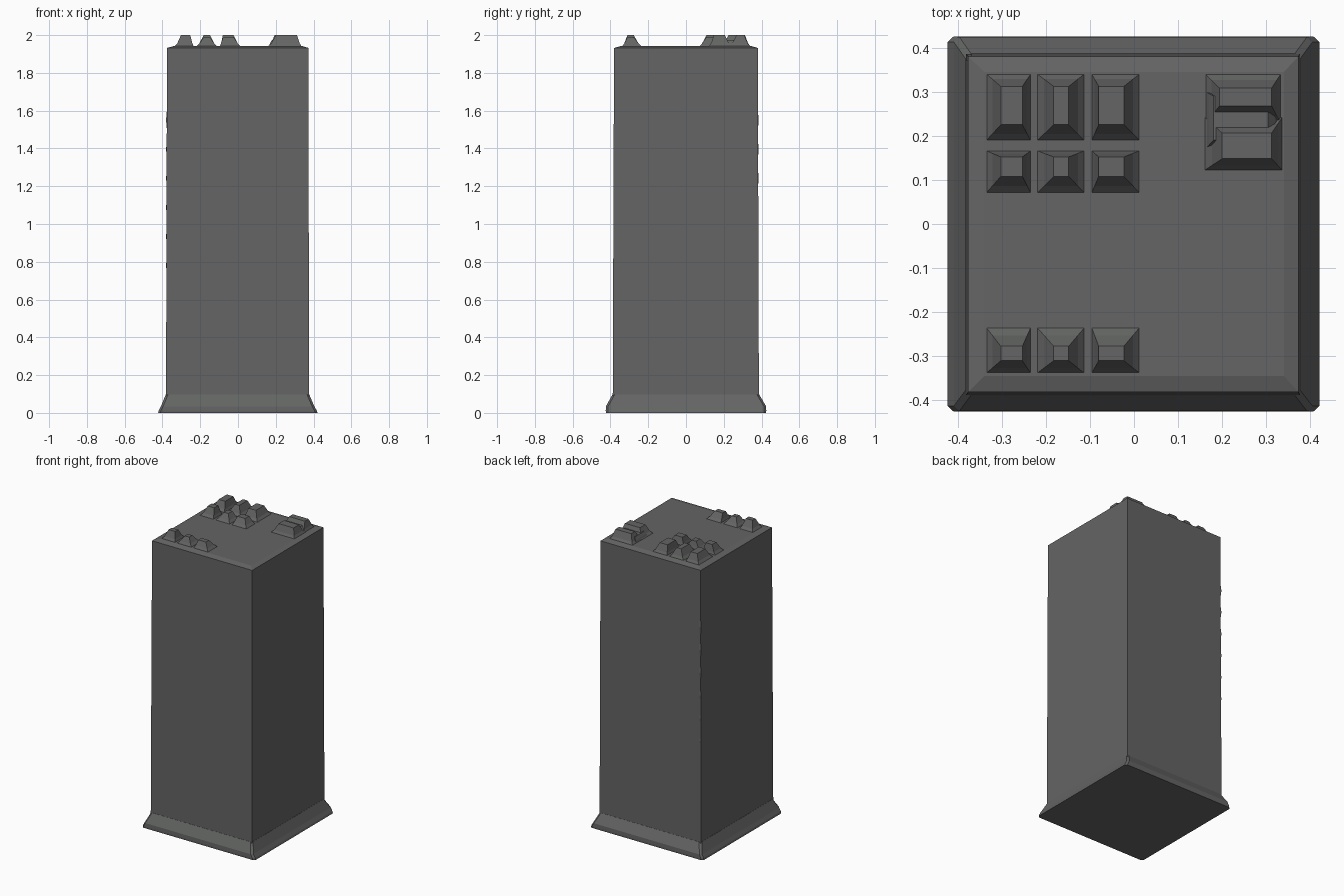
import bpy, bmesh

if "Cube" in bpy.data.objects:
    bpy.data.objects.remove(bpy.data.objects["Cube"])

# Dark stone grey
stone = bpy.data.materials.new("dark_grey")
stone.diffuse_color = (.125, .129, .125, 1)
stone.use_nodes = True
stone.node_tree.nodes["Principled BSDF"].inputs["Base Color"].default_value = stone.diffuse_color


def loft(name, rings, chamfer=0.0):
    """Stack of rectangular rings (x0, x1, y0, y1, z), optionally with cut corners."""
    bm = bmesh.new()
    loops = []
    for x0, x1, y0, y1, z in rings:
        c = chamfer
        if c:
            pts = [(x0 + c, y0), (x1 - c, y0), (x1, y0 + c), (x1, y1 - c),
                   (x1 - c, y1), (x0 + c, y1), (x0, y1 - c), (x0, y0 + c)]
        else:
            pts = [(x0, y0), (x1, y0), (x1, y1), (x0, y1)]
        loops.append([bm.verts.new((x, y, z)) for x, y in pts])
    for a, b in zip(loops, loops[1:]):
        n = len(a)
        for i in range(n):
            bm.faces.new((a[i], a[(i + 1) % n], b[(i + 1) % n], b[i]))
    bm.faces.new(loops[0][::-1])
    bm.faces.new(loops[-1])
    bmesh.ops.recalc_face_normals(bm, faces=bm.faces)
    mesh = bpy.data.meshes.new(name)
    bm.to_mesh(mesh)
    bm.free()
    mesh.materials.append(stone)
    obj = bpy.data.objects.new(name, mesh)
    bpy.context.collection.objects.link(obj)
    return obj


ROOF = 1.942

# Tower shaft, tapering very slightly, with a softened roof edge
loft("tower_shaft", [
    (-.381, .376, -.388, .386, .05),
    (-.376, .373, -.381, .380, 1.932),
    (-.340, .340, -.345, .345, ROOF),
])

# Flared plinth with clipped corners
loft("plinth", [
    (-.423, .421, -.424, .424, 0),
    (-.420, .417, -.425, .425, .012),
    (-.408, .404, -.424, .424, .035),
    (-.382, .377, -.389, .387, .098),
], chamfer=.012)


def roof_unit(name, base, top, z=2.0):
    """Rooftop unit with a spreading skirt below steep sides."""
    x0, x1, y0, y1 = base
    skirt = [b + (t - b) * .45 for b, t in zip(base, top)]
    loft(name, [(x0, x1, y0, y1, ROOF - .004), (*skirt, 1.957), (*top, z)])


# Three rows of small rooftop units: outer y range and top y range
columns = [((-.337, -.233), (-.302, -.253)),
           ((-.222, -.110), (-.182, -.148)),
           ((-.097, .015), (-.080, -.023))]
rows = [((.187, .342), (.225, .312)),
        ((.068, .167), (.108, .152)),
        ((-.340, -.232), (-.310, -.277))]
for r, (yb, yt) in enumerate(rows):
    for c, (xb, xt) in enumerate(columns):
        z = 2.0 if r == 0 or c == 0 else 1.99
        roof_unit(f"roof_unit_{r + 1}_{c + 1}", xb + yb, xt + yt, z)

# Large rooftop unit: two peaks joined by a lower saddle
roof_unit("large_unit_front", (.157, .338, .120, .245), (.200, .312, .148, .206))
roof_unit("large_unit_back", (.160, .334, .225, .342), (.194, .312, .268, .308))
roof_unit("large_unit_saddle", (.162, .332, .170, .300), (.180, .304, .190, .290), 1.975)

# Small knuckles along the rear left corner
for i in range(6):
    z = .78 + i * .154
    x, y = -.377, .381
    loft(f"corner_knuckle_{i + 1}", [
        (x, x + .01, y - .01, y, z - .045),
        (x - .004, x + .01, y - .01, y + .004, z),
        (x, x + .01, y - .01, y, z + .045),
    ])
